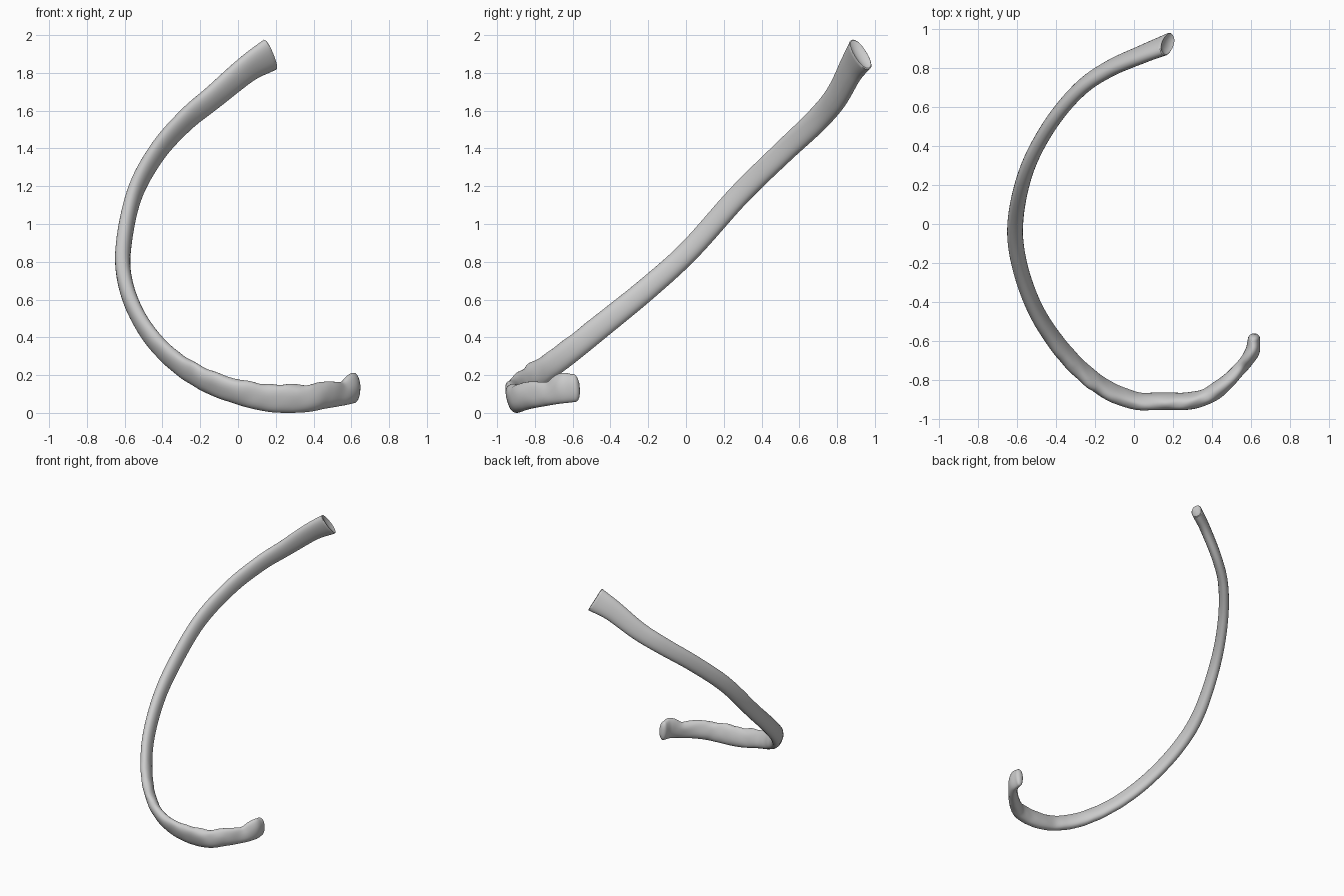
import bpy, bmesh, math
from mathutils import Vector, noise

if "Cube" in bpy.data.objects:
    bpy.data.objects.remove(bpy.data.objects["Cube"])

# stations along the rib: x, y, z, thickness, height, outward lean of upper edge (degrees)
STATIONS = [
    (.17, .923, 1.905, .080, .190, -20),
    (.05, .875, 1.830, .076, .160, -20),
    (-.13, .795, 1.680, .074, .140, -18),
    (-.28, .690, 1.555, .072, .130, -12),
    (-.43, .510, 1.385, .072, .122, -5),
    (-.55, .280, 1.160, .074, .118, 0),
    (-.608, .020, .870, .080, .116, 5),
    (-.59, -.200, .670, .078, .120, 10),
    (-.505, -.440, .475, .074, .126, 18),
    (-.37, -.645, .312, .074, .130, 25),
    (-.20, -.810, .195, .076, .136, 27),
    (-.02, -.900, .125, .076, .140, 25),
    (.17, -.910, .086, .078, .148, 15),
    (.34, -.897, .084, .082, .150, 10),
    (.45, -.835, .098, .080, .140, 5),
    (.55, -.735, .110, .066, .128, 0),
    (.607, -.655, .134, .074, .152, 0),
    (.615, -.590, .141, .062, .150, 0),
]
SIDES, STEPS = 28, 9


def spline(u):
    """Catmull-Rom value of all station columns at parameter u."""
    n = len(STATIONS) - 1
    i = min(int(u), n - 1)
    f = u - i
    out = []
    for k in range(6):
        b, c = STATIONS[i][k], STATIONS[i + 1][k]
        a = STATIONS[i - 1][k] if i > 0 else 2 * b - c
        d = STATIONS[i + 2][k] if i + 2 <= n else 2 * c - b
        out.append(.5 * (2 * b + (c - a) * f + (2 * a - 5 * b + 4 * c - d) * f * f
                         + (3 * b - a - 3 * c + d) * f ** 3))
    return out


def frame(u):
    n = len(STATIONS) - 1
    p, q = spline(max(u - .05, 0)), spline(min(u + .05, n))
    t = (Vector(q[:3]) - Vector(p[:3])).normalized()
    out = t.cross(Vector((0, 0, 1))).normalized()
    return t, out, out.cross(t)


def ring(bm, u, scale=1.0, shift=0.0):
    x, y, z, thick, height, lean = spline(u)
    t, out, up = frame(u)
    a = math.radians(lean)
    side = out * math.cos(a) - up * math.sin(a)
    top = up * math.cos(a) + out * math.sin(a)
    centre = Vector((x, y, z)) + t * shift
    rough = min(max((u - 8) / 2, 0), 1)
    verts = []
    for k in range(SIDES):
        w = 2 * math.pi * k / SIDES
        c, s = math.cos(w), math.sin(w)
        # slightly squared oval section
        px = math.copysign(abs(c) ** .9, c) * thick / 2
        pz = math.copysign(abs(s) ** .9, s) * height / 2
        p = centre + (side * px + top * pz) * scale
        # worn, bumpy upper edge towards the front
        n = noise.noise(p * 13)
        p += top * n * .016 * rough * max(s, 0) + side * n * .004 * rough
        verts.append(bm.verts.new(p))
    return verts


bm = bmesh.new()
last = len(STATIONS) - 1
rings = []
# flat, slightly hollow upper end
for scale, shift in ((.4, .010), (.75, .002), (.93, -.004)):
    rings.append(ring(bm, 0, scale, shift))
for i in range(last * STEPS + 1):
    rings.append(ring(bm, i / STEPS))
# rounded knob at the lower end
for k in range(1, 6):
    a = k / 6 * math.pi / 2
    rings.append(ring(bm, last, math.cos(a), .028 * math.sin(a)))
for r0, r1 in zip(rings, rings[1:]):
    for k in range(SIDES):
        j = (k + 1) % SIDES
        bm.faces.new((r0[k], r0[j], r1[j], r1[k]))
bm.faces.new(rings[0])
bm.faces.new(rings[-1])
bmesh.ops.recalc_face_normals(bm, faces=bm.faces)

# rest on the ground
low = min(v.co.z for v in bm.verts)
bmesh.ops.translate(bm, verts=bm.verts, vec=(0, 0, -low))
mesh = bpy.data.meshes.new("rib_bone")
bm.to_mesh(mesh)
bm.free()
rib = bpy.data.objects.new("rib_bone", mesh)
bpy.context.collection.objects.link(rib)
bpy.context.view_layer.objects.active = rib
rib.select_set(True)
bpy.ops.object.shade_smooth_by_angle(angle=math.radians(45))
